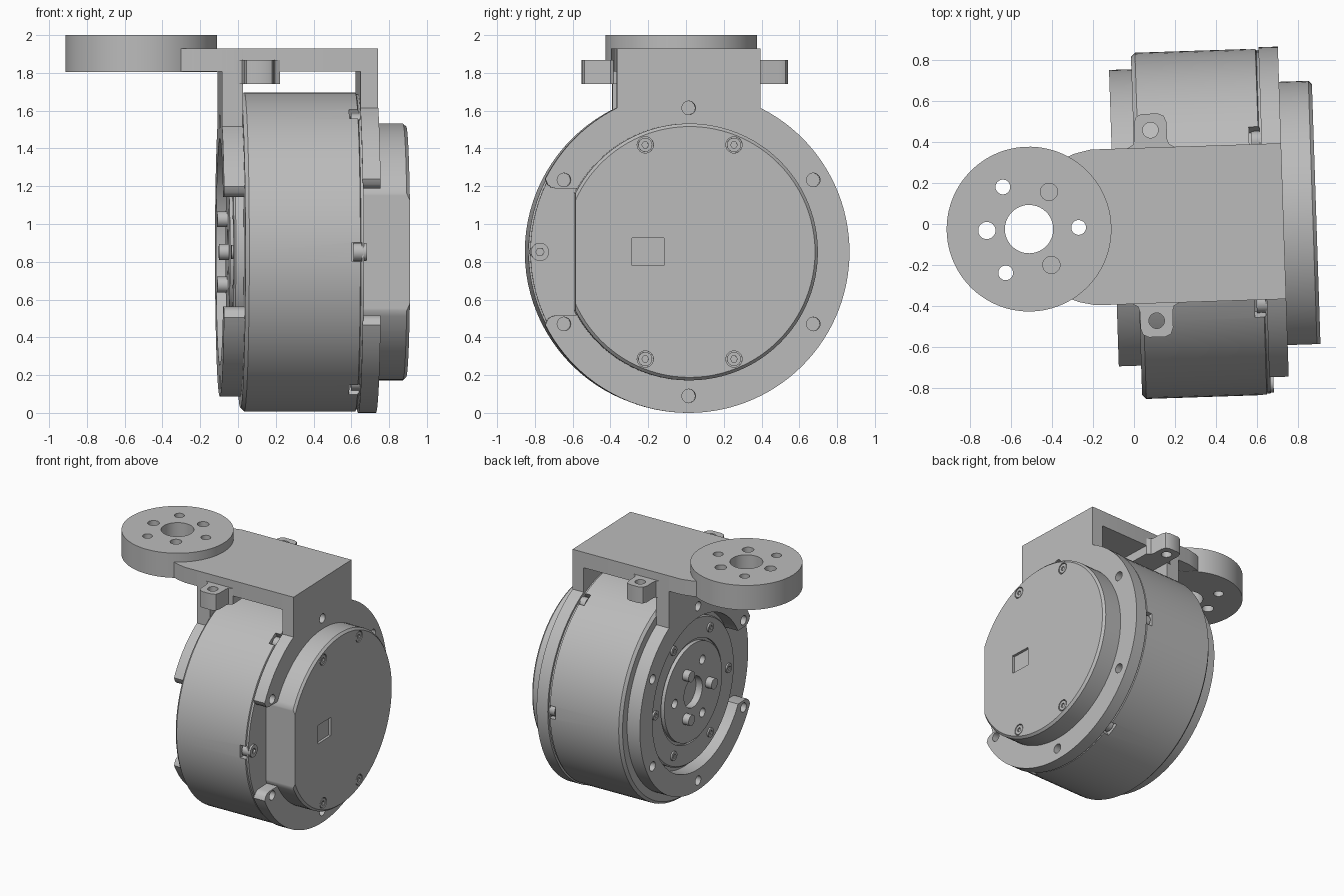
import bpy, bmesh
from math import radians, sin, cos, sqrt
from mathutils import Matrix, Vector

if "Cube" in bpy.data.objects:
    bpy.data.objects.remove(bpy.data.objects["Cube"])

CY, CZ = -0.01, 0.852        # motor axis, running along x
YAW = 0.033                  # slight turn of the whole assembly
NECK, TOP = 0.38, 1.93       # bracket half width and height

grey = bpy.data.materials.new("metal grey")
grey.use_nodes = True
grey.diffuse_color = (0.5, 0.5, 0.5, 1)
grey.node_tree.nodes["Principled BSDF"].inputs["Base Color"].default_value = (0.5, 0.5, 0.5, 1)

TURN = {'X': Matrix.Rotation(radians(90), 4, 'Y'),
        'Y': Matrix.Rotation(radians(90), 4, 'X'),
        'Z': Matrix.Identity(4)}


def polar(r, deg):
    return r * cos(radians(deg)), r * sin(radians(deg))


def rod(bm, axis, u, v, r, a, b, n=32):
    """Cylinder from a to b along an axis; u, v are the other two coordinates."""
    m = (a + b) / 2
    c = {'X': (m, u, v), 'Y': (u, m, v), 'Z': (u, v, m)}[axis]
    bmesh.ops.create_cone(bm, cap_ends=True, segments=n, radius1=r, radius2=r,
                          depth=b - a, matrix=Matrix.Translation(c) @ TURN[axis])


def box(bm, lo, hi):
    lo, hi = Vector(lo), Vector(hi)
    m = Matrix.Translation((lo + hi) / 2) @ Matrix.Diagonal((*(hi - lo), 1))
    bmesh.ops.create_cube(bm, size=1, matrix=m)


def prism(bm, pts, axis, a, b):
    """Extrude an outline along x (points are y, z) or z (points are x, y)."""
    place = (lambda p: (a, *p)) if axis == 'X' else (lambda p: (*p, a))
    face = bm.faces.new([bm.verts.new(place(p)) for p in pts])
    geo = bmesh.ops.extrude_face_region(bm, geom=[face])["geom"]
    step = (b - a, 0, 0) if axis == 'X' else (0, 0, b - a)
    bmesh.ops.translate(bm, vec=step, verts=[g for g in geo if isinstance(g, bmesh.types.BMVert)])


def lathe(bm, profile, n=96):
    """Spin (x, radius) points about the motor axis."""
    vs = [bm.verts.new((x, CY, CZ + r)) for x, r in profile]
    es = [bm.edges.new(p) for p in zip(vs, vs[1:])]
    bmesh.ops.spin(bm, geom=vs + es, cent=(0, CY, CZ), axis=(1, 0, 0),
                   angle=radians(360), steps=n)
    bmesh.ops.remove_doubles(bm, verts=bm.verts[:], dist=1e-4)


def mesh_object(name, fill):
    bm = bmesh.new()
    fill(bm)
    bmesh.ops.recalc_face_normals(bm, faces=bm.faces[:])
    me = bpy.data.meshes.new(name)
    bm.to_mesh(me)
    bm.free()
    ob = bpy.data.objects.new(name, me)
    bpy.context.collection.objects.link(ob)
    return ob


def part(name, fill, cutters=None):
    ob = mesh_object(name, fill)
    ob.data.materials.append(grey)
    bpy.ops.object.select_all(action='DESELECT')
    bpy.context.view_layer.objects.active = ob
    ob.select_set(True)
    if cutters:
        tool = mesh_object(name + "_cutter", cutters)
        tool.hide_render = True
        mod = ob.modifiers.new("cut", 'BOOLEAN')
        mod.operation, mod.solver, mod.object = 'DIFFERENCE', 'EXACT', tool
        bpy.ops.object.modifier_apply(modifier=mod.name)
        bpy.data.objects.remove(tool)
    bpy.ops.object.shade_smooth_by_angle(angle=radians(30))
    ob.rotation_euler.z = YAW
    return ob


def rods_at(bm, spots, r, a, b, n=32):
    for y, z in spots:
        rod(bm, 'X', CY + y, CZ + z, r, a, b, n)


def c_ring(R, inner, gap):
    """Open ring with rounded ends on the -y side and a neck rising to the arm."""
    start = 180 - 27
    pts, necked = [], False
    for i in range(103):
        y, z = polar(R, start - i * 2 * start / 102)
        if z > 0 and abs(y) < NECK:
            if not necked:
                foot = sqrt(R * R - NECK * NECK)
                pts += [(-NECK, foot), (-NECK, TOP - CZ - .01), (NECK, TOP - CZ - .01), (NECK, foot)]
                necked = True
            continue
        pts.append((y, z))
    y0, z0 = polar(R, start)
    yi = -sqrt(inner ** 2 - gap ** 2)
    end = [(y0 + f * .06, gap + (z0 - gap) * g) for f, g in ((.2, .45), (.5, .15), (1, 0))]
    a = 180 - math_angle(gap, inner)
    pts += [(y, -z) for y, z in end]
    pts += [polar(inner, -a + i * 2 * a / 80) for i in range(81)]
    pts += end[::-1]
    return [(CY + y, CZ + z) for y, z in pts]


def math_angle(h, r):
    return Vector((1, 0)).angle(Vector((sqrt(r * r - h * h), h))) * 180 / 3.14159265


six = [30 + 60 * i for i in range(6)]

# Motor drum, with notches and screws around its rear rim
rim = [polar(.79, 60 * i) for i in range(6)]


def notches(bm):
    for i in range(6):
        tmp = bmesh.new()
        box(tmp, (.575, -.05, .785), (.628, .05, .9))
        tmp.transform(Matrix.Translation((0, CY, CZ)) @ Matrix.Rotation(radians(30 + 60 * i), 4, 'X')
                      @ Matrix.Rotation(radians(60), 4, 'X'))
        me = bpy.data.meshes.new("tmp")
        tmp.to_mesh(me)
        tmp.free()
        bm.from_mesh(me)
        bpy.data.meshes.remove(me)


part("motor_drum", lambda bm: lathe(bm, [(.012, 0), (.012, .825), (.032, .845), (.62, .845), (.624, .835),
                                         (.64, .835), (.64, 0)]), notches)
part("rim_screws", lambda bm: rods_at(bm, rim, .048, .585, .638))
part("side_screw", lambda bm: rods_at(bm, [(-.785, 0)], .048, .6, .655),
     lambda bm: rods_at(bm, [(-.785, 0)], .022, .63, .7, 6))

# Open bracket rings on both ends of the drum
part("rear_bracket_ring", lambda bm: prism(bm, c_ring(.852, .66, .335), 'X', .635, .73),
     lambda bm: rods_at(bm, [polar(.7625, a) for a in six], .036, .65, .8))
part("output_bracket_ring", lambda bm: prism(bm, c_ring(.765, .6, .29), 'X', -.097, .014),
     lambda bm: rods_at(bm, [polar(.69, a) for a in six], .036, -.2, 0))

# Rotor, hub, pins and screws on the output end
trio_a = [polar(.2, a) for a in (60, 180, 300)]
trio_b = [polar(.242, a) for a in (0, 120, 240)]
part("rotor", lambda bm: lathe(bm, [(.02, .565), (-.03, .565), (-.04, .555), (-.04, .4), (-.025, .4), (-.025, .38),
                                    (-.055, .38), (-.055, .12), (0, .12), (0, 0), (.02, 0), (.02, .565)]),
     lambda bm: rods_at(bm, trio_b, .035, -.1, -.01))
part("hub_pins", lambda bm: rods_at(bm, trio_a, .042, -.05, -.108))
heads = [polar(.48, 60 * i) for i in range(6)]
part("rotor_screws", lambda bm: rods_at(bm, heads, .036, -.04, -.052),
     lambda bm: rods_at(bm, heads, .018, -.06, -.044, 6))

# Rear cover with a flat side that carries the connector sockets
FLAT = CY - .605
sockets = [(.695, .79, 1.0, 1.12), (.695, .79, .58, .7), (.68, .785, .745, .96),
           (.81, .865, .77, .935), (.805, .835, 1.03, 1.08)]


def cover_cuts(bm):
    box(bm, (.5, -1, .3), (1, FLAT, 1.4))
    for x0, x1, z0, z1 in sockets:
        box(bm, (x0, FLAT - .05, z0), (x1, FLAT + .06, z1))
    box(bm, (.87, -.315, .78), (.95, -.145, .925))
    rods_at(bm, cap_spots, .043, .875, .95)


cap_spots = [(sy * .235, sz * .567) for sy in (-1, 1) for sz in (-1, 1)]
part("rear_cover", lambda bm: lathe(bm, [(.62, 0), (.62, .68), (.873, .68), (.89, .664), (.89, 0)]), cover_cuts)
part("cover_screws", lambda bm: rods_at(bm, cap_spots, .037, .86, .888),
     lambda bm: rods_at(bm, cap_spots, .018, .878, .95, 6))


def plugs(bm):
    for z in (.8, .905):
        rod(bm, 'Y', .732, z, .036, FLAT + .01, FLAT + .07)
    for z in (1.06, .64):
        box(bm, (.715, FLAT + .01, z - .03), (.765, FLAT + .07, z + .03))
    for i in range(4):
        box(bm, (.83, FLAT + .01, .79 + i * .035), (.85, FLAT + .07, .81 + i * .035))


part("connector_contacts", plugs)

# Arm over the drum, round mounting disc and cable-tie bar
DX, DY = -.5125, -.008
half = [(-.36, .33), (-.28, .362), (-.2, NECK), (.73, NECK)]


def disc_holes(bm):
    rod(bm, 'Z', DX, DY, .118, 1.7, 2.1, 48)
    for a in (0, 120, 240):
        x, y = polar(.242, a)
        rod(bm, 'Z', DX + x, DY + y, .036, 1.7, 2.1)
    for a in (60, 180, 300):
        x, y = polar(.206, a)
        rod(bm, 'Z', DX + x, DY + y, .042, 1.7 if a == 180 else TOP, 2.1)


part("arm_plate", lambda bm: prism(bm, [(x, CY + y) for x, y in half]
                                   + [(x, CY - y) for x, y in half[::-1]], 'Z', 1.808, TOP), disc_holes)
part("mounting_disc", lambda bm: rod(bm, 'Z', DX, DY, .402, 1.805, 2, 96), disc_holes)

corner = [(.115, .38), (.088, .395), (.08, .42), (.08, .50), (.068, .532), (.04, .545)]
bar = ([(x, y) for x, y in corner] + [(-x, y) for x, y in corner[::-1]]
       + [(-x, -y) for x, y in corner] + [(x, -y) for x, y in corner[::-1]])
part("cable_tie_bar", lambda bm: prism(bm, [(.095 + x, CY + y) for x, y in bar], 'Z', 1.74, 1.868),
     lambda bm: [rod(bm, 'Z', .095, CY + s * .465, .038, 1.6, 2) for s in (-1, 1)])
